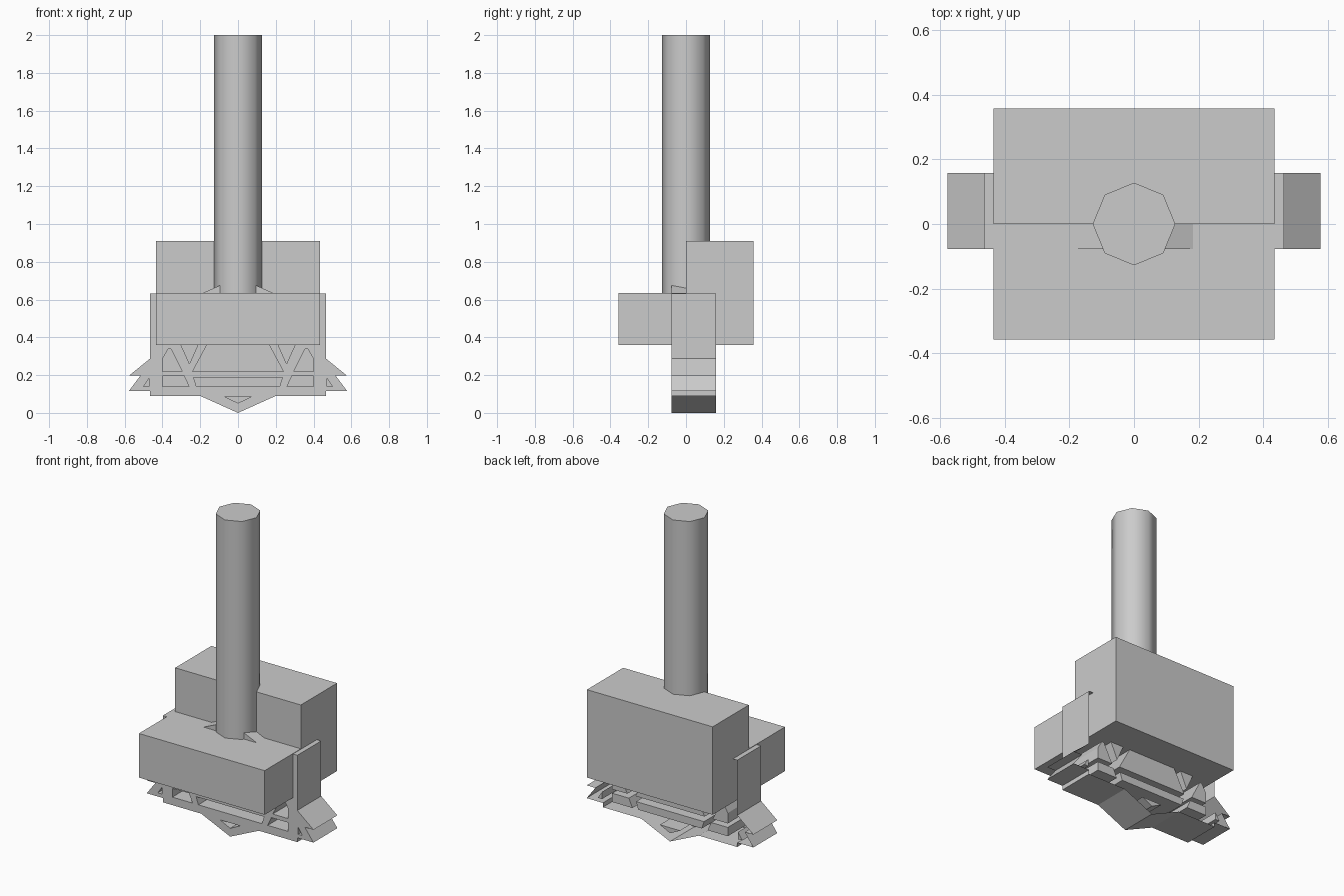
import bpy, bmesh

if "Cube" in bpy.data.objects:
    bpy.data.objects.remove(bpy.data.objects["Cube"])

FRONT, BACK = -0.078, 0.158


def finish(name, bm):
    bmesh.ops.recalc_face_normals(bm, faces=bm.faces)
    me = bpy.data.meshes.new(name)
    bm.to_mesh(me)
    bm.free()
    ob = bpy.data.objects.new(name, me)
    bpy.context.collection.objects.link(ob)
    return ob


def mirror(pts):
    return [(-x, z) for x, z in reversed(pts)]


# Stepped block: side profile (y, z) extruded across x
bm = bmesh.new()
step = [(-0.358, 0.36), (0.358, 0.36), (0.358, 0.91), (0, 0.91), (0, 0.636), (-0.358, 0.636)]
face = bm.faces.new([bm.verts.new((-0.435, y, z)) for y, z in step])
ext = bmesh.ops.extrude_face_region(bm, geom=[face], use_keep_orig=True)
bmesh.ops.translate(bm, vec=(0.87, 0, 0),
                    verts=[g for g in ext["geom"] if isinstance(g, bmesh.types.BMVert)])
finish("stepped_block", bm)

# Cut-out plate: half outline, mirrored
half = [(0.20, 0.09), (0.465, 0.09), (0.465, 0.117), (0.577, 0.117), (0.517, 0.197),
        (0.577, 0.197), (0.465, 0.288), (0.465, 0.633), (0.19, 0.633)]
outline = [(0, 0)] + half + [(0, 0.718)] + mirror(half)

# Recesses on the right side, mirrored, then the central ones
side_holes = [
    [(0.40, 0.22), (0.40, 0.285), (0.37, 0.338), (0.355, 0.338), (0.295, 0.22)],
    [(0.40, 0.14), (0.40, 0.195), (0.285, 0.195), (0.26, 0.14)],
    [(0.47, 0.14), (0.50, 0.14), (0.47, 0.185)],
    [(0.257, 0.26), (0.32, 0.40), (0.195, 0.40)],
]
mid_holes = [
    [(-0.22, 0.14), (0.22, 0.14), (0.235, 0.187), (-0.235, 0.187)],
    [(-0.24, 0.22), (0.24, 0.22), (0.143, 0.40), (-0.143, 0.40)],
    [(0, 0.052), (0.07, 0.086), (-0.07, 0.086)],
]
holes = side_holes + [mirror(h) for h in side_holes] + mid_holes

bm = bmesh.new()
rim = []
for k, pts in enumerate([outline] + holes):
    f = [bm.verts.new((x, FRONT, z)) for x, z in pts]
    b = [bm.verts.new((x, BACK, z)) for x, z in pts]
    n = len(pts)
    for i in range(n):
        j = (i + 1) % n
        bm.faces.new((f[i], f[j], b[j], b[i]))
        rim.append(bm.edges.get((f[i], f[j])))
    if k:
        bm.faces.new(b)  # recess floor
bmesh.ops.triangle_fill(bm, edges=rim, use_beauty=True, normal=(0, -1, 0))
bmesh.ops.dissolve_limit(bm, angle_limit=0.01, verts=[], edges=bm.edges)
finish("cutout_plate", bm)

# Eight-sided pole
bpy.ops.mesh.primitive_cylinder_add(vertices=8, radius=0.128, depth=1.365, location=(0, 0, 1.3175))
pole = bpy.context.object
pole.name = "pole"
bpy.ops.object.shade_smooth_by_angle(angle=0.9)
